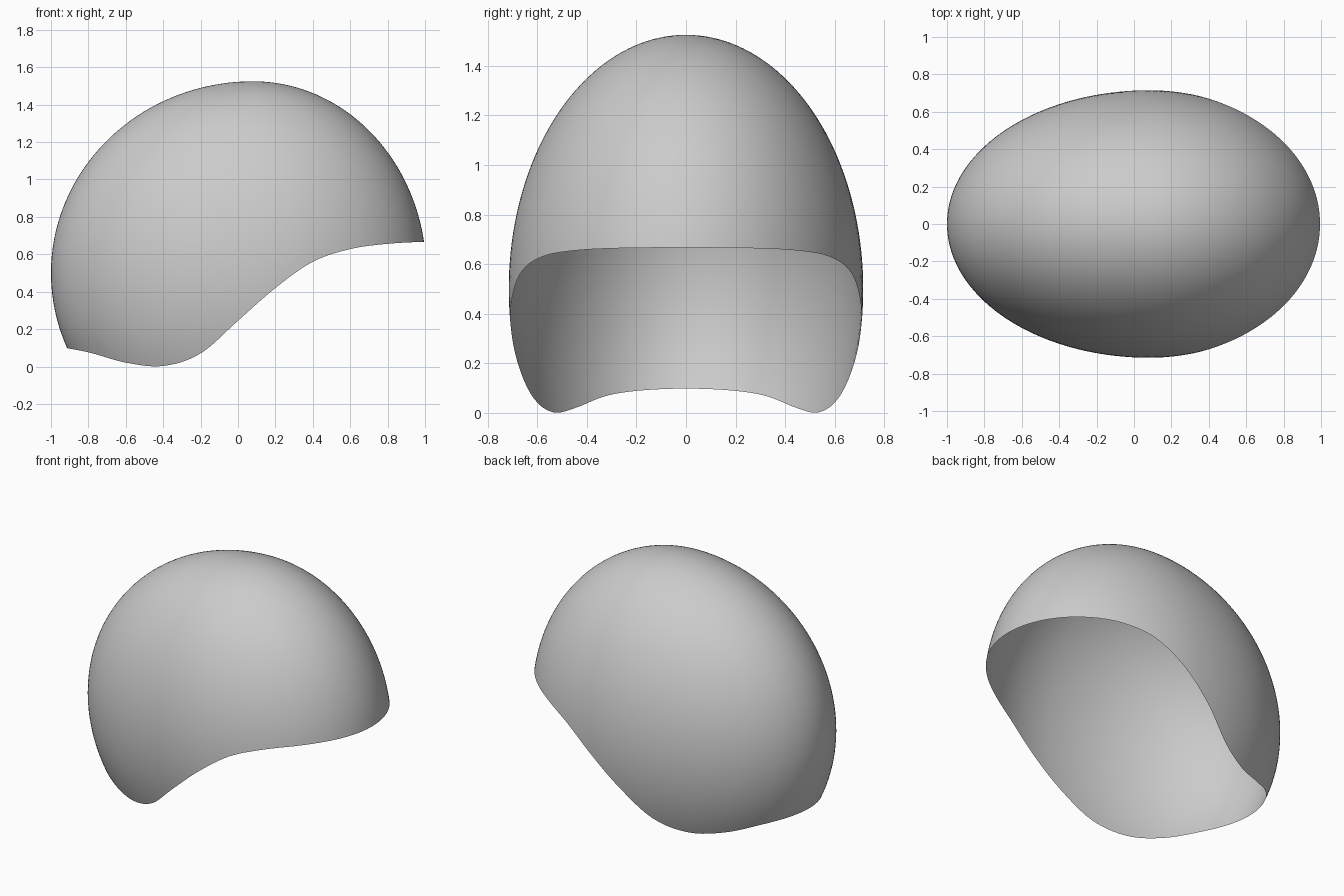
import bpy, bmesh, math

cube = bpy.data.objects.get("Cube")
if cube:
    bpy.data.objects.remove(cube, do_unlink=True)

# Shell proportions: an egg, longer towards -x than towards +x
CX, CZ = 0.08, 0.5
BACK, FRONT, WIDTH, HEIGHT = 1.08, 0.927, 0.715, 1.025
COLUMNS, RINGS = 160, 48

# Height of the wavy rim at even steps along x
RIM_START, RIM_STEP = -1.2, 0.2
RIM = [0.14, 0.112, 0.076, 0.021, 0.003, 0.07, 0.245,
       0.42, 0.56, 0.628, 0.656, 0.667, 0.67]


def rim_height(x):
    """Smooth curve through the rim heights."""
    u = (x - RIM_START) / RIM_STEP
    i = min(max(int(u), 1), len(RIM) - 3)
    s = u - i
    p, q, r, t = RIM[i - 1:i + 3]
    return q + s / 2 * (r - p + s * (2*p - 5*q + 4*r - t + s * (3*(q - r) + t - p)))


def shell_point(turn, drop):
    """Point on the egg; drop is the angle down from the crown."""
    length = FRONT if math.cos(turn) > 0 else BACK
    return (CX + length * math.cos(turn) * math.sin(drop),
            WIDTH * math.sin(turn) * math.sin(drop),
            CZ + HEIGHT * math.cos(drop))


def rim_drop(turn):
    """Angle at which a column first meets the rim."""
    def above(d):
        x, _, z = shell_point(turn, d)
        return z > rim_height(x)
    low = 1.0
    while above(low + 0.01) and low < 3:
        low += 0.01
    high = low + 0.01
    for _ in range(30):
        mid = (low + high) / 2
        low, high = (mid, high) if above(mid) else (low, mid)
    return low


# Open shell: columns run from the crown down to the rim
bm = bmesh.new()
crown = bm.verts.new(shell_point(0, 0))
columns = []
for c in range(COLUMNS):
    turn = math.tau * c / COLUMNS
    end = rim_drop(turn)
    columns.append([bm.verts.new(shell_point(turn, end * r / RINGS))
                    for r in range(1, RINGS + 1)])
for c, here in enumerate(columns):
    after = columns[(c + 1) % COLUMNS]
    bm.faces.new((crown, here[0], after[0]))
    for r in range(RINGS - 1):
        bm.faces.new((here[r], here[r + 1], after[r + 1], after[r]))
for face in bm.faces:
    face.smooth = True

mesh = bpy.data.meshes.new("helmet_shell")
bm.to_mesh(mesh)
bm.free()
shell = bpy.data.objects.new("helmet_shell", mesh)
bpy.context.collection.objects.link(shell)

# Plain grey finish
grey = bpy.data.materials.new("plain_grey")
grey.use_nodes = True
colour = (0.6, 0.6, 0.6, 1)
grey.diffuse_color = colour
grey.node_tree.nodes["Principled BSDF"].inputs["Base Color"].default_value = colour
mesh.materials.append(grey)
